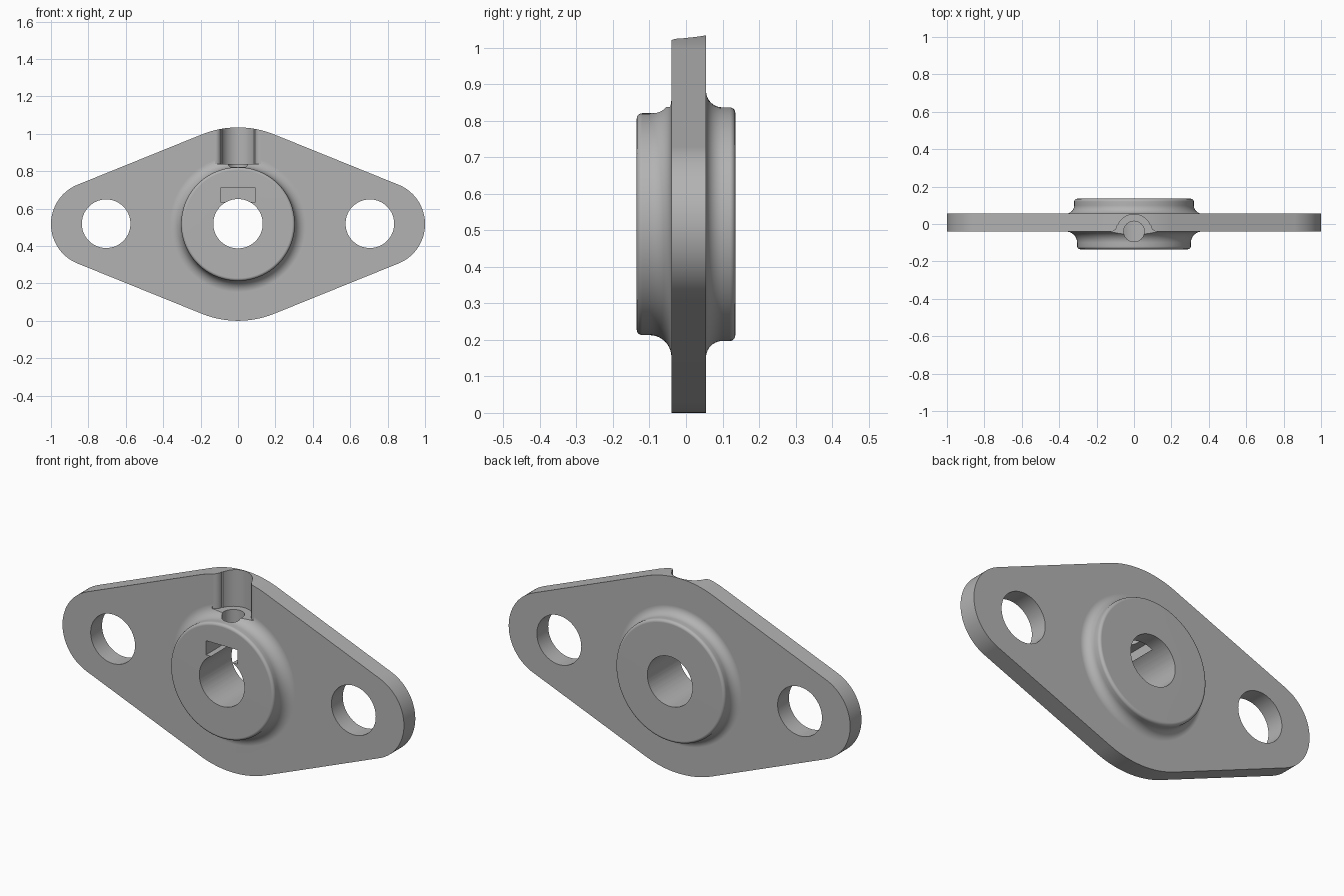
import bpy
import bmesh
from math import sin, cos, pi, radians, atan2, acos
from mathutils import Matrix, Vector

cube = bpy.data.objects.get("Cube")
if cube:
    bpy.data.objects.remove(cube, do_unlink=True)

MID = 0.517                 # height of the hub axis
FRONT, BACK = -0.04, 0.055  # faces of the plate

grey = bpy.data.materials.new("plain grey")
grey.use_nodes = True
colour = (0.45, 0.45, 0.45, 1)
grey.diffuse_color = colour
grey.node_tree.nodes["Principled BSDF"].inputs["Base Color"].default_value = colour


def arc(cx, cy, r, start, end, steps):
    """Points along a circular arc, angles in degrees."""
    angles = [radians(start + (end - start) * i / steps) for i in range(steps + 1)]
    return [(cx + r * cos(a), cy + r * sin(a)) for a in angles]


def finish(name, bm):
    bmesh.ops.recalc_face_normals(bm, faces=bm.faces)
    mesh = bpy.data.meshes.new(name)
    bm.to_mesh(mesh)
    bm.free()
    mesh.materials.append(grey)
    obj = bpy.data.objects.new(name, mesh)
    bpy.context.collection.objects.link(obj)
    return obj


def prism(name, points, offset):
    """Extrude a closed outline of 3D points."""
    bm = bmesh.new()
    face = bm.faces.new([bm.verts.new(p) for p in points])
    new = bmesh.ops.extrude_face_region(bm, geom=[face])["geom"]
    bmesh.ops.translate(bm, vec=Vector(offset),
                        verts=[v for v in new if isinstance(v, bmesh.types.BMVert)])
    return finish(name, bm)


def rod(name, x, z, r):
    """Cylinder along y, through the whole thickness."""
    ring = arc(x, z, r, 0, 360, 64)[:-1]
    return prism(name, [(px, -0.3, pz) for px, pz in ring], (0, 0.6, 0))


def boolean(target, other, operation):
    mod = target.modifiers.new(operation.lower(), 'BOOLEAN')
    mod.operation = operation
    mod.solver = 'EXACT'
    mod.object = other
    bpy.ops.object.select_all(action='DESELECT')
    bpy.context.view_layer.objects.active = target
    target.select_set(True)
    bpy.ops.object.modifier_apply(modifier=mod.name)
    bpy.data.objects.remove(other, do_unlink=True)


# Plate: large middle circle and two end circles joined by tangents
END_X, END_R = 0.773, 0.227
t = acos((MID - END_R) / END_X) * 180 / pi
outline = (arc(END_X, MID, END_R, -t, t, 40)
           + arc(0, MID, MID, t, 180 - t, 24)
           + arc(-END_X, MID, END_R, 180 - t, 180 + t, 40)
           + arc(0, MID, MID, 180 + t, 360 - t, 24))
flange = prism("flange_plate", [(x, FRONT, z) for x, z in outline], (0, BACK - FRONT, 0))

# Hub: turned profile (radius, y) with rounded rims and filleted roots
profile = ([(0, -0.135)]
           + arc(0.289, -0.12, 0.015, 270, 360, 5)
           + arc(0.364, FRONT - 0.06, 0.06, 180, 90, 10)
           + arc(0.365, BACK + 0.045, 0.045, 270, 180, 10)
           + arc(0.305, 0.12, 0.015, 0, 90, 5)
           + [(0, 0.135)])
bm = bmesh.new()
verts = [bm.verts.new((r, y, MID)) for r, y in profile]
edges = [bm.edges.new(pair) for pair in zip(verts, verts[1:])]
bmesh.ops.spin(bm, geom=verts + edges, cent=(0, 0, MID), axis=(0, 1, 0),
               angle=2 * pi, steps=96, use_merge=True)
bmesh.ops.remove_doubles(bm, verts=bm.verts, dist=0.0001)
boolean(flange, finish("hub", bm), 'UNION')

# Shaft bore and mounting holes
for x, r in ((0, 0.132), (0.705, 0.13), (-0.705, 0.13)):
    boolean(flange, rod("hole_cutter", x, MID + 0.002, r), 'DIFFERENCE')

# Screw channel: round groove with flared lips, open to the top and front
half = arc(0.122, -0.008, 0.032, 270, 180, 6)
section = ([(0.122, -0.3)] + half
           + arc(0, FRONT, 0.092, 22, 158, 28)
           + [(-x, y) for x, y in reversed(half)] + [(-0.122, -0.3)])
boolean(flange, prism("channel_cutter", [(x, y, 0.838) for x, y in section], (0, 0, 0.4)),
        'DIFFERENCE')

# Set screw hole from the channel floor down into the bore
ring = arc(0, FRONT, 0.055, 0, 360, 40)[:-1]
boolean(flange, prism("screw_cutter", [(x, y, 0.58) for x, y in ring], (0, 0, 0.35)),
        'DIFFERENCE')

# Nut pocket above the bore, open to the front
pocket = [(-0.093, 0.635), (0.093, 0.635), (0.093, 0.71), (-0.093, 0.71)]
boolean(flange, prism("pocket_cutter", [(x, -0.3, z) for x, z in pocket], (0, 0.353, 0)),
        'DIFFERENCE')

# Smooth rounded surfaces, crisp edges
bpy.ops.object.select_all(action='DESELECT')
bpy.context.view_layer.objects.active = flange
flange.select_set(True)
bpy.ops.object.shade_smooth_by_angle(angle=radians(30))
weighted = flange.modifiers.new("weighted normals", 'WEIGHTED_NORMAL')
weighted.keep_sharp = True
